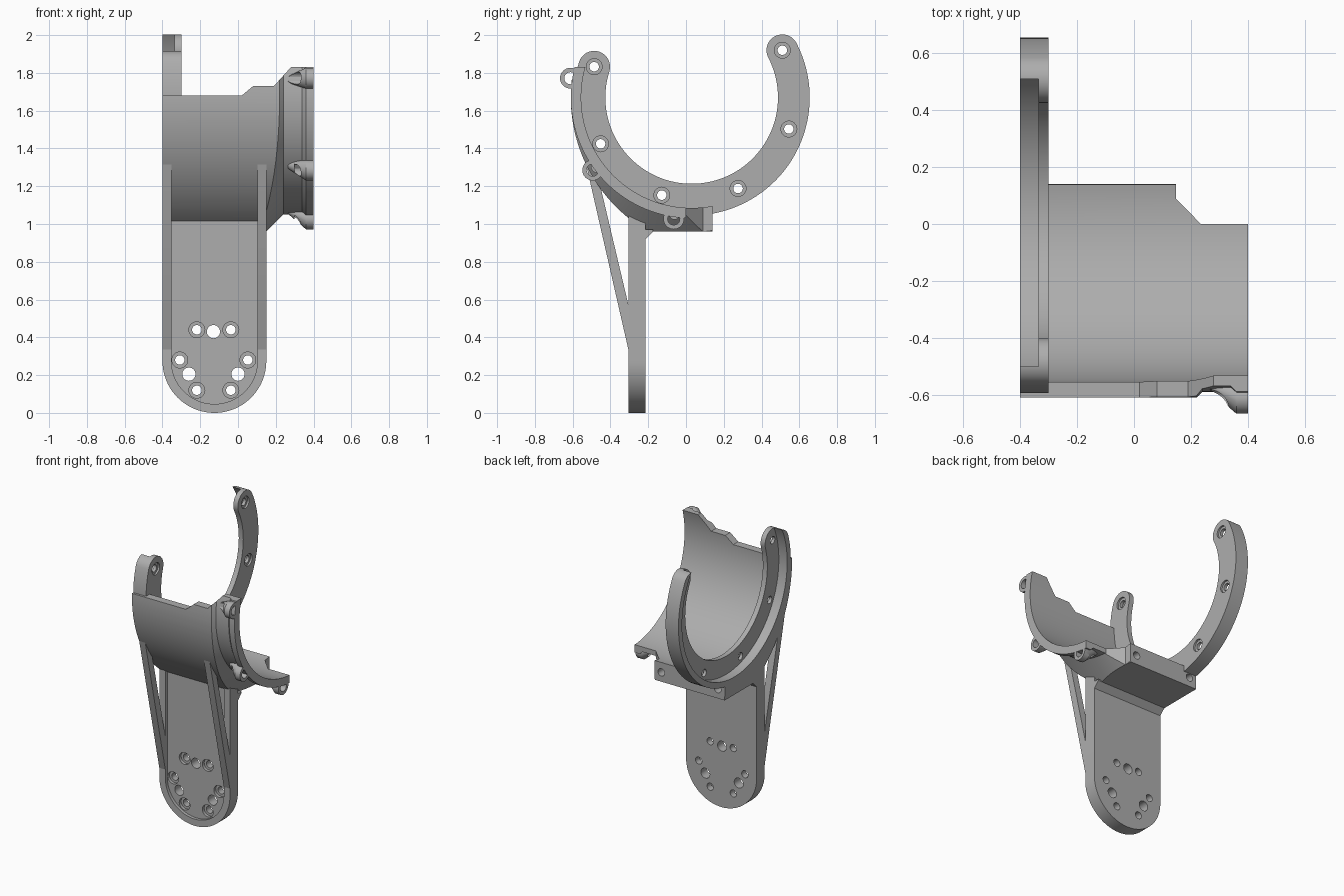
import bpy, bmesh
from math import sin, cos, radians, pi

old = bpy.data.objects.get("Cube")
if old:
    bpy.data.objects.remove(old, do_unlink=True)

GREY = (0.42, 0.42, 0.42, 1)
mat = bpy.data.materials.new("plain grey")
mat.use_nodes = True
mat.diffuse_color = GREY
mat.node_tree.nodes["Principled BSDF"].inputs["Base Color"].default_value = GREY

CY, CZ = 0.03, 1.67                # bore axis, along x
BORE, INNER, OUTER = 0.585, 0.457, 0.625
MID, CAP = (INNER + OUTER) / 2, (OUTER - INNER) / 2
X0, X1, XC = -0.4, 0.15, -0.125    # mounting plate sides and middle


def loft(name, rings):
    """Closed solid through rings with equal point counts."""
    bm = bmesh.new()
    rows = [[bm.verts.new(p) for p in ring] for ring in rings]
    n = len(rows[0])
    for a, b in zip(rows, rows[1:]):
        for i in range(n):
            j = (i + 1) % n
            bm.faces.new((a[i], a[j], b[j], b[i]))
    bm.faces.new(rows[0])
    bm.faces.new(rows[-1])
    bmesh.ops.recalc_face_normals(bm, faces=bm.faces)
    mesh = bpy.data.meshes.new(name)
    bm.to_mesh(mesh)
    bm.free()
    mesh.materials.append(mat)
    ob = bpy.data.objects.new(name, mesh)
    bpy.context.collection.objects.link(ob)
    return ob


def place(axis, t, a, b):
    return {"X": (t, a, b), "Y": (a, t, b), "Z": (a, b, t)}[axis]


def prism(name, axis, pts, lo, hi):
    return loft(name, [[place(axis, t, a, b) for a, b in pts] for t in (lo, hi)])


def arc(a, b, r, start, end, n=32):
    return [(a + r * cos(radians(start + (end - start) * i / n)),
             b + r * sin(radians(start + (end - start) * i / n))) for i in range(n + 1)]


def circle(a, b, r, n=32):
    return arc(a, b, r, 0, 360 - 360 / n, n - 1)


def rod(axis, a, b, r, lo, hi, n=32):
    return prism("cutter", axis, circle(a, b, r, n), lo, hi)


def cut(ob, cutter, operation="DIFFERENCE"):
    mod = ob.modifiers.new("cut", "BOOLEAN")
    mod.operation, mod.solver, mod.object = operation, "EXACT", cutter
    bpy.context.view_layer.update()
    dg = bpy.context.evaluated_depsgraph_get()
    mesh = bpy.data.meshes.new_from_object(ob.evaluated_get(dg))
    ob.modifiers.clear()
    ob.data = mesh
    bpy.data.objects.remove(cutter, do_unlink=True)


parts = []

# Open clamp ring with rounded ends, stepped bore and counterbored holes
A, B = 162.5, 387.5
ends = [(CY + MID * cos(radians(t)), CZ + MID * sin(radians(t))) for t in (A, B)]
outline = (arc(CY, CZ, OUTER, A, B, 72)
           + arc(*ends[1], CAP, B, B + 180, 16)[1:-1]
           + arc(CY, CZ, INNER, B, A, 72)
           + arc(*ends[0], CAP, A - 180, A, 16)[1:-1])
ring = prism("clamp_ring", "X", outline, X0, -0.3)
cut(ring, rod("X", CY, CZ, BORE, -0.5, -0.335, 128))
for t in (A, 207, 253, 297, 342, B):
    y, z = CY + MID * cos(radians(t)), CZ + MID * sin(radians(t))
    cut(ring, rod("X", y, z, 0.025, -0.5, -0.2))
    cut(ring, rod("X", y, z, 0.042, -0.313, -0.2))
parts.append(ring)

# Half shell with its thick underside and rear block
section = (arc(0.21, CZ, 0.82, 167.3, 240, 48)
           + [(0.14, 0.96)]
           + arc(CY, CZ, BORE, 280.8, 162, 64))
shell = prism("cradle_shell", "X", section, X0, 0.4)
taper = loft("taper", [[(x, y, z) for y, z in circle(CY, CZ, r, 128)] for x, r in
                       ((-0.5, 1.2), (-0.34, 1.2), (0.24, 0.62), (0.34, 0.62),
                        (0.36, 0.64), (0.5, 0.64))])
cut(shell, taper, "INTERSECT")
cut(shell, prism("trim_top", "Y", [(-0.5, 1.68), (0.02, 1.68), (0.08, 1.73), (0.19, 1.73),
                                   (0.28, 1.83), (0.5, 1.83), (0.5, 2.2), (-0.5, 2.2)], -1, 0))
cut(shell, prism("trim_back", "Z", [(0.147, 0.3), (0.147, 0.09), (0.235, 0),
                                    (0.6, 0), (0.6, 0.3)], 0.5, 1.5))
for x in (-0.345, 0.095):
    cut(shell, rod("Y", x, 1.025, 0.026, 0.02, 0.3))
parts.append(shell)

# Screw bosses flaring out of the shell end
for i, t in enumerate((171, 216.3, 261.6)):
    c, s = cos(radians(t)), sin(radians(t))
    rings = [[(x, y, z) for y, z in circle(CY + d * c, CZ + d * s, r)]
             for x, d, r in ((0.265, 0.605, 0.018), (0.36, 0.65, 0.055), (0.4, 0.65, 0.055))]
    boss = loft(f"screw_boss_{i + 1}", rings)
    cut(boss, rod("X", CY + 0.65 * c, CZ + 0.65 * s, 0.032, 0.2 if i == 0 else 0.3, 0.5))
    parts.append(boss)


# Mounting plate with a round foot and a raised rim
def stadium(r, top):
    return [(XC + r, top), (XC - r, top)] + arc(XC, 0.275, r, 180, 360, 40)


plate = prism("mounting_plate", "Y", stadium(0.275, 1.05), -0.305, -0.215)
cut(plate, prism("pocket", "Y", stadium(0.228, 1.2), -0.4, -0.283))
for dx, z in ((0.09, 0.44), (0.18, 0.28), (0.09, 0.12)):
    for side in (-1, 1):
        x = XC - 0.003 + side * dx
        cut(plate, rod("Y", x, z, 0.025, -0.4, -0.1))
        cut(plate, rod("Y", x, z, 0.042, -0.4, -0.262))
for x, z in ((-0.13, 0.43), (-0.26, 0.205), (0.0, 0.205)):
    cut(plate, rod("Y", x, z, 0.035, -0.4, -0.1))
parts.append(plate)

# Slanted braces on both sides of the plate
brace = [(-0.29, 0.3), (-0.305, 0.335), (-0.55, 1.408), (-0.52, 1.408),
         (-0.47, 1.27), (-0.295, 0.53)]
for name, x in (("right_brace", X0), ("left_brace", X1 - 0.047)):
    parts.append(prism(name, "X", brace, x, x + 0.047))

# Small chamfer between plate and block
parts.append(prism("rear_gusset", "X", [(-0.23, 0.92), (-0.215, 0.92), (-0.175, 0.96),
                                        (-0.175, 0.97), (-0.23, 0.97)], X0, X1))

# Smooth the curved faces, keep edges sharp
bpy.ops.object.select_all(action="DESELECT")
for ob in parts:
    ob.select_set(True)
bpy.context.view_layer.objects.active = parts[0]
bpy.ops.object.shade_smooth_by_angle(angle=radians(25))
